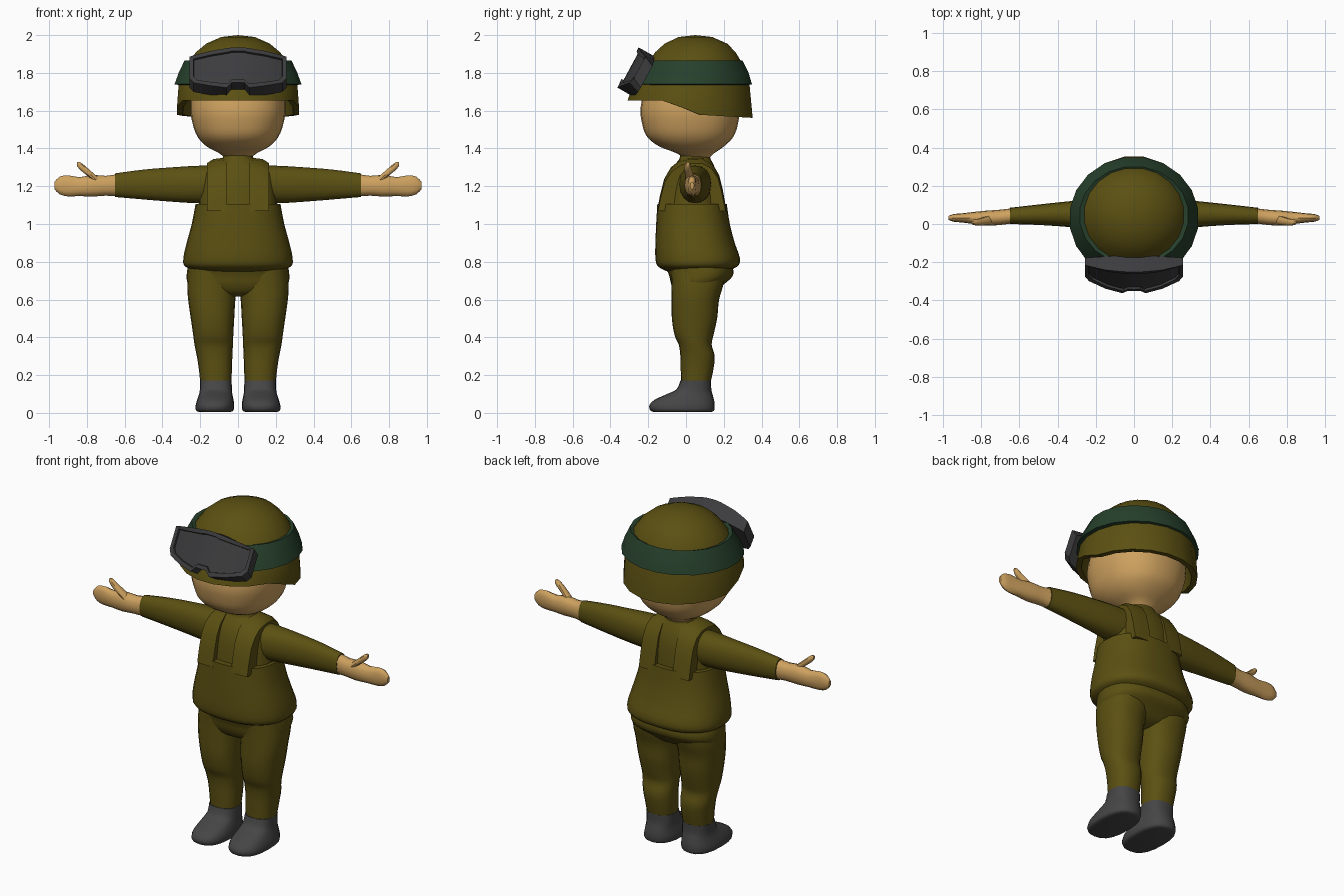
import bpy, bmesh, math


def material(name, rgb):
    m = bpy.data.materials.new(name)
    m.diffuse_color = (*rgb, 1)
    return m


OLIVE = material("olive cloth", (0.105, 0.08, 0.006))
SKIN = material("skin", (0.62, 0.36, 0.115))
GREEN = material("dark green band", (0.02, 0.052, 0.025))
RUBBER = material("goggle rubber", (0.045, 0.045, 0.048))
BOOT = material("boot grey", (0.06, 0.06, 0.06))


def finish(name, bm, mat, angle=40):
    bmesh.ops.recalc_face_normals(bm, faces=bm.faces[:])
    me = bpy.data.meshes.new(name)
    bm.to_mesh(me)
    bm.free()
    me.materials.append(mat)
    ob = bpy.data.objects.new(name, me)
    bpy.context.collection.objects.link(ob)
    bpy.ops.object.select_all(action='DESELECT')
    ob.select_set(True)
    bpy.context.view_layer.objects.active = ob
    bpy.ops.object.shade_smooth_by_angle(angle=math.radians(angle))
    return ob


def bridge(bm, a, b):
    n = len(a)
    for i in range(n):
        j = (i + 1) % n
        bm.faces.new((a[i], a[j], b[j], b[i]))


def smooth_rows(rows, k):
    """Catmull-Rom interpolation between section rows."""
    out = []
    for i in range(len(rows) - 1):
        p = [rows[max(0, min(len(rows) - 1, i + d))] for d in (-1, 0, 1, 2)]
        for s in range(k):
            t = s / k
            out.append([0.5 * (2 * b + (c - a) * t + (2 * a - 5 * b + 4 * c - d) * t * t
                               + (3 * b - a - 3 * c + d) * t ** 3)
                        for a, b, c, d in zip(*p)])
    return out + [rows[-1]]


def loft(name, mat, rows, axis='z', n=20, k=3, p=2.2, side=1, angle=40):
    """Rows are (position, min1, max1, min2, max2): x,y limits along z or y,z limits along x."""
    bm = bmesh.new()
    rings = []
    for pos, a0, a1, b0, b1 in smooth_rows(rows, k):
        ring = []
        for i in range(n):
            t = 2 * math.pi * i / n
            c, s = math.cos(t), math.sin(t)
            u = (a0 + a1) / 2 + (a1 - a0) / 2 * math.copysign(abs(c) ** (2 / p), c)
            v = (b0 + b1) / 2 + (b1 - b0) / 2 * math.copysign(abs(s) ** (2 / p), s)
            co = (u * side, v, pos) if axis == 'z' else (pos * side, u, v)
            ring.append(bm.verts.new(co))
        rings.append(ring)
    for a, b in zip(rings, rings[1:]):
        bridge(bm, a, b)
    bm.faces.new(rings[0])
    bm.faces.new(rings[-1])
    return finish(name, bm, mat, angle)


# Head
loft("head", SKIN, [(1.345, -.065, .065, -.01, .12), (1.375, -.10, .10, -.05, .15),
                    (1.41, -.165, .165, -.14, .20), (1.46, -.213, .213, -.205, .25),
                    (1.53, -.24, .24, -.232, .275), (1.62, -.252, .252, -.24, .283),
                    (1.75, -.23, .23, -.20, .27), (1.86, -.14, .14, -.08, .18)], n=28, p=2.3)

# Torso: upper shirt with collar, and the wide vest below it
loft("upper_torso", OLIVE, [(1.05, -.21, .21, -.125, .19), (1.2, -.20, .20, -.105, .18),
                            (1.28, -.18, .18, -.08, .16), (1.325, -.125, .125, -.05, .14),
                            (1.345, -.085, .085, -.035, .13), (1.368, -.078, .078, -.03, .125)], n=24)
loft("vest", OLIVE, [(.745, -.20, .20, -.09, .20), (.775, -.28, .28, -.148, .272),
                     (.82, -.289, .289, -.162, .285), (.9, -.272, .272, -.162, .258),
                     (1.0, -.245, .245, -.158, .232), (1.105, -.225, .225, -.152, .216)], n=28, p=2.4)
loft("hips", OLIVE, [(.615, -.06, .06, .0, .1), (.635, -.20, .20, -.05, .15), (.68, -.262, .262, -.078, .20),
                     (.73, -.272, .272, -.09, .25), (.80, -.26, .26, -.12, .24)], n=28, p=2.4)

# Raised arched shoulder straps joining vest front and back
ARCH = [(-.153, 1.07), (-.138, 1.15), (-.115, 1.24), (-.08, 1.30), (-.03, 1.34), (.03, 1.352),
        (.09, 1.35), (.14, 1.32), (.175, 1.26), (.195, 1.18), (.215, 1.07)]
for side, label in ((1, "left"), (-1, "right")):
    bm = bmesh.new()
    sections = []
    for x, drop in ((.06, 0), (.13, .008), (.165, .03)):
        sections.append([bm.verts.new((side * x, y * (1 - drop), z - drop * (z - 1.07) / .28))
                         for y, z in ARCH])
    for a, b in zip(sections, sections[1:]):
        bridge(bm, a, b)
    bm.faces.new(sections[0])
    bm.faces.new(sections[-1])
    finish(label + "_shoulder_strap", bm, OLIVE)

    # Arm, hand and thumb
    loft(label + "_sleeve", OLIVE, [(.12, -.04, .135, 1.11, 1.31), (.22, -.03, .13, 1.11, 1.308),
                                    (.35, -.015, .118, 1.118, 1.30), (.5, -.005, .102, 1.13, 1.288),
                                    (.65, .0, .085, 1.143, 1.268)], 'x', side=side, n=16)
    loft(label + "_hand", SKIN, [(.64, .003, .082, 1.146, 1.264), (.70, -.005, .075, 1.15, 1.255),
                                 (.77, -.008, .07, 1.145, 1.26), (.84, .0, .063, 1.148, 1.248),
                                 (.90, .008, .056, 1.146, 1.258), (.945, .012, .052, 1.158, 1.25),
                                 (.972, .022, .042, 1.185, 1.222)], 'x', side=side, n=12, k=2)
    loft(label + "_thumb", SKIN, [(.73, .0, .055, 1.19, 1.24), (.775, -.006, .04, 1.235, 1.278),
                                  (.815, -.008, .028, 1.268, 1.313), (.84, -.005, .024, 1.29, 1.33),
                                  (.853, .003, .018, 1.308, 1.328)], 'x', side=side, n=10, k=2)

    # Trouser leg and boot
    loft(label + "_trouser_leg", OLIVE, [(.16, .036, .20, -.026, .13), (.23, .032, .207, -.028, .145),
                                         (.30, .03, .218, -.03, .152), (.36, .027, .23, -.038, .136),
                                         (.41, .025, .237, -.06, .145), (.5, .02, .25, -.075, .165),
                                         (.6, .014, .264, -.076, .175), (.68, .004, .268, -.076, .198),
                                         (.77, .0, .26, -.08, .21)], side=side, p=2.3)
    loft(label + "_boot", BOOT, [(.004, .045, .20, -.165, .13), (.012, .025, .222, -.188, .148),
                                 (.04, .02, .224, -.194, .152), (.07, .024, .216, -.165, .148),
                                 (.10, .03, .206, -.10, .14), (.125, .032, .202, -.05, .134),
                                 (.172, .034, .202, -.029, .133)], side=side, p=2.5)

# Helmet shell: dome, flared sides, rim that dips behind the face, inner wall
N = 20


def ellipse(bm, z, rx, y0, y1):
    pts = []
    for i in range(N):
        t = 2 * math.pi * (i + .5) / N
        y = (y0 + y1) / 2 + (y1 - y0) / 2 * math.sin(t)
        pts.append(bm.verts.new((rx * math.cos(t), y, z(y) if callable(z) else z)))
    return pts


def rim(y):
    if y < -.09:
        return 1.655
    if y < .04:
        return 1.655 - .075 * (y + .09) / .13
    return 1.58 - .018 * (y - .04) / .31


bm = bmesh.new()
SHELL = [(1.99, .09, -.04, .14), (1.955, .17, -.115, .22), (1.91, .225, -.165, .265),
         (1.86, .262, -.20, .295), (1.74, .318, -.285, .34), (rim, .327, -.313, .357),
         (rim, .295, -.283, .327), (1.74, .27, -.25, .30)]
rings = [ellipse(bm, *row) for row in SHELL]
top = bm.verts.new((0, .05, 2.0))
for i in range(N):
    bm.faces.new((top, rings[0][i], rings[0][(i + 1) % N]))
for a, b in zip(rings, rings[1:]):
    bridge(bm, a, b)
finish("helmet", bm, OLIVE, 30)

# Green band wrapped around the helmet
bm = bmesh.new()
BAND = [(1.855, .255, -.195, .285), (1.865, .287, -.215, .303), (1.80, .318, -.258, .335),
        (1.74, .34, -.292, .353), (1.735, .31, -.275, .33)]
rings = [ellipse(bm, *row) for row in BAND]
for a, b in zip(rings, rings[1:]):
    bridge(bm, a, b)
finish("helmet_band", bm, GREEN, 30)

# Goggles: wrapped, tilted frame with a recessed lens; columns are (x, top, bottom)
half = [(0, 1.935, 1.748), (.035, 1.934, 1.748), (.06, 1.931, 1.722), (.15, 1.915, 1.733),
        (.235, 1.893, 1.748), (.257, 1.885, 1.772)]
columns = [(-x, a, b) for x, a, b in half[:0:-1]] + half
bm = bmesh.new()
layers = []
for scale_x, scale_z, depth, bend in ((1, 1, .1, .2), (1, 1, 0, .95), (.92, .80, 0, .95), (.91, .78, .012, .95)):
    up, low = [], []
    for x, a, b in columns:
        mid = (a + b) / 2
        for z, row in ((a, up), (b, low)):
            z = mid + (z - mid) * scale_z
            y = -.305 + .54 * (z - 1.835) + depth * .87 + bend * x * x
            row.append(bm.verts.new((x * scale_x, y, z - depth * .49)))
    layers.append((up, low))
for (u0, l0), (u1, l1) in zip(layers, layers[1:]):
    bridge(bm, u0 + l0[::-1], u1 + l1[::-1])
for up, low in (layers[0], layers[-1]):
    for i in range(len(up) - 1):
        bm.faces.new((up[i], up[i + 1], low[i + 1], low[i]))
finish("goggles", bm, RUBBER, 25)
